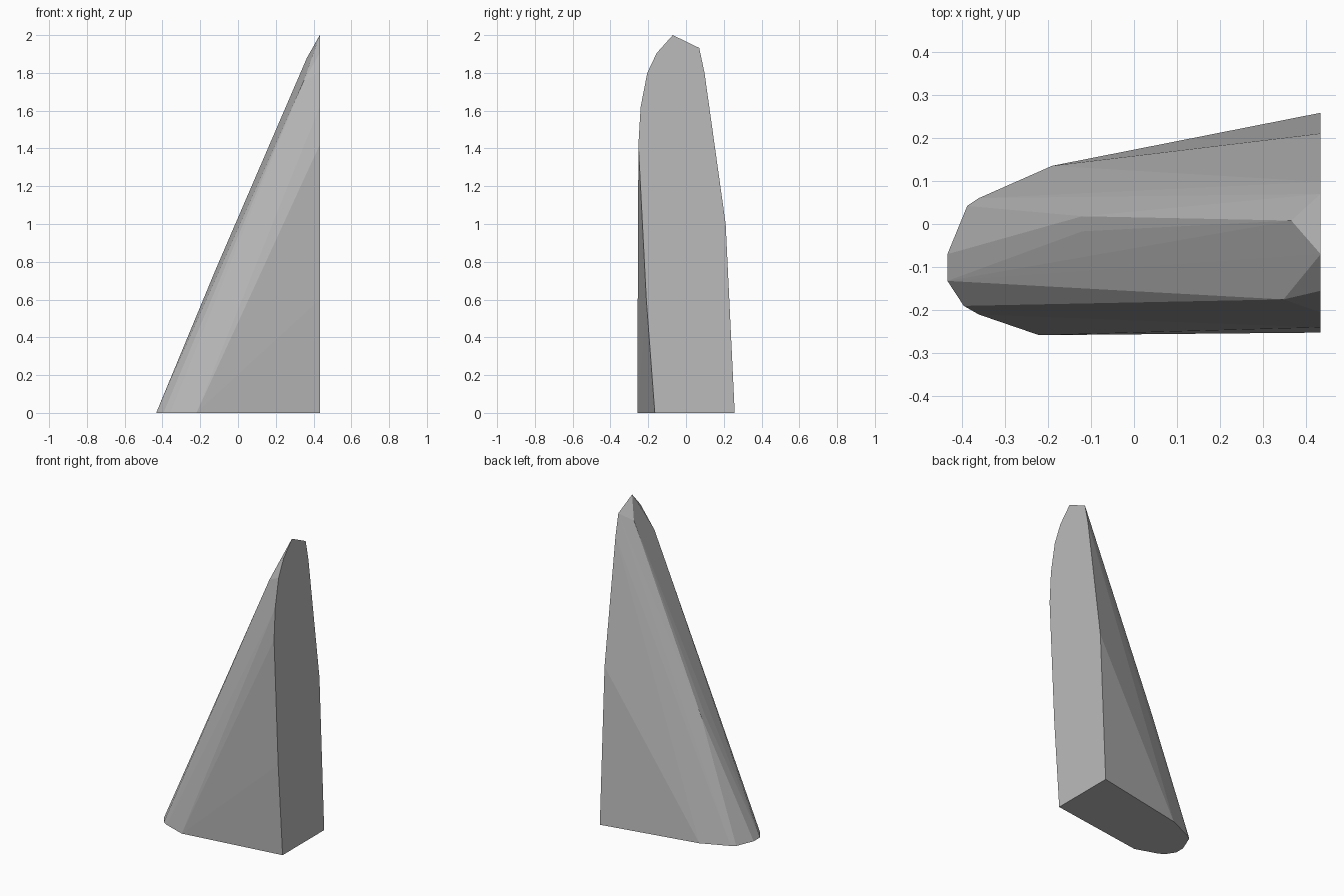
import bpy, bmesh

if "Cube" in bpy.data.objects:
    bpy.data.objects.remove(bpy.data.objects["Cube"])

X = 0.433  # half length; the flat back plate sits at +X

# Flat upright face (y, z)
plate = [(-0.165, 0), (-0.21, 0.6), (-0.252, 1.42), (-0.24, 1.62), (-0.205, 1.8),
         (-0.155, 1.905), (-0.07, 2.0), (0.07, 1.932), (0.098, 1.8),
         (0.21, 1.0), (0.258, 0)]
# Footprint on the ground, without the plate corners (x, y)
foot = [(-0.19, 0.135), (-0.36, 0.06), (-0.387, 0.042), (-X, -0.07), (-X, -0.132),
        (-0.395, -0.19), (-0.36, -0.21), (-0.22, -0.258)]
# Points along the sloping ridge
ridge = [(-0.12, 0.018, 0.755), (-0.12, -0.017, 0.755),
         (0.365, 0.008, 1.88), (0.347, -0.175, 1.755)]

points = [(X, y, z) for y, z in plate] + [(x, y, 0) for x, y in foot] + ridge

# Wrap the profiles in one faceted solid
bm = bmesh.new()
for p in points:
    bm.verts.new(p)
bmesh.ops.convex_hull(bm, input=bm.verts[:])
loose = [v for v in bm.verts if not v.link_faces]
bmesh.ops.delete(bm, geom=loose, context='VERTS')
bmesh.ops.dissolve_limit(bm, angle_limit=0.002, verts=bm.verts[:], edges=bm.edges[:])
bmesh.ops.recalc_face_normals(bm, faces=bm.faces[:])

mesh = bpy.data.meshes.new("rock_wedge")
bm.to_mesh(mesh)
bm.free()
wedge = bpy.data.objects.new("rock_wedge", mesh)
bpy.context.collection.objects.link(wedge)

# Plain grey
grey = bpy.data.materials.new("plain grey")
grey.diffuse_color = (0.5, 0.5, 0.5, 1)
grey.use_nodes = True
grey.node_tree.nodes["Principled BSDF"].inputs["Base Color"].default_value = grey.diffuse_color
mesh.materials.append(grey)
